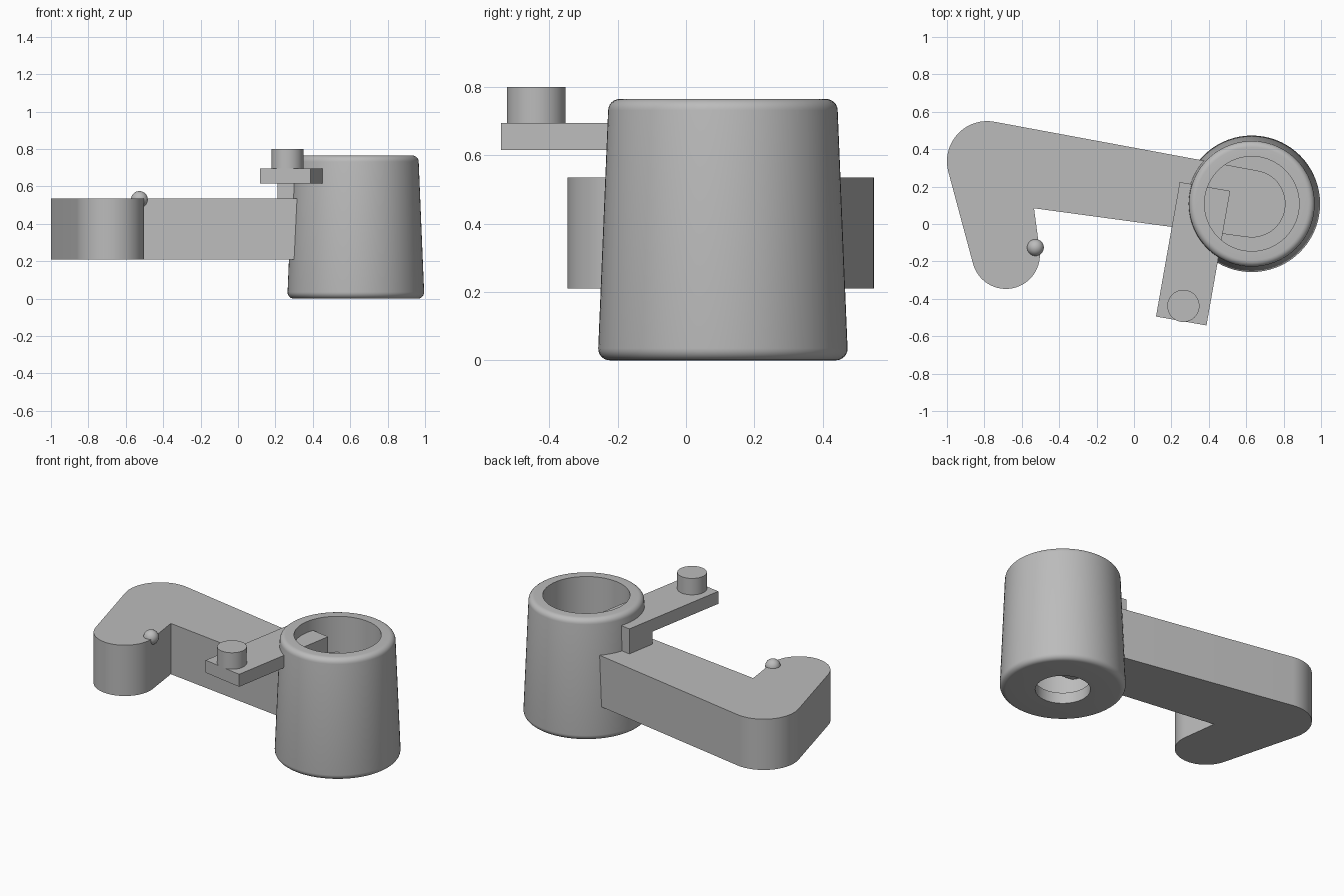
import bpy, bmesh, math
from mathutils import Vector

if "Cube" in bpy.data.objects:
    bpy.data.objects.remove(bpy.data.objects["Cube"])

grey = bpy.data.materials.new("plain grey")
grey.diffuse_color = (0.5, 0.5, 0.5, 1)
grey.use_nodes = True
grey.node_tree.nodes["Principled BSDF"].inputs["Base Color"].default_value = grey.diffuse_color


def finish(bm, name):
    bmesh.ops.recalc_face_normals(bm, faces=bm.faces)
    mesh = bpy.data.meshes.new(name)
    bm.to_mesh(mesh)
    bm.free()
    mesh.materials.append(grey)
    ob = bpy.data.objects.new(name, mesh)
    bpy.context.collection.objects.link(ob)
    bpy.ops.object.select_all(action='DESELECT')
    ob.select_set(True)
    bpy.context.view_layer.objects.active = ob
    bpy.ops.object.shade_smooth_by_angle(angle=math.radians(30))
    return ob


def prism(name, outline, z0, z1):
    bm = bmesh.new()
    base = bm.faces.new([bm.verts.new((x, y, z0)) for x, y in outline])
    top = bmesh.ops.extrude_face_region(bm, geom=[base])["geom"]
    verts = [g for g in top if isinstance(g, bmesh.types.BMVert)]
    bmesh.ops.translate(bm, verts=verts, vec=(0, 0, z1 - z0))
    return finish(bm, name)


def lathe(name, profile, centre, seg=72):
    bm = bmesh.new()
    rings = []
    for i in range(seg):
        a = 2 * math.pi * i / seg
        rings.append([bm.verts.new((centre[0] + r * math.cos(a), centre[1] + r * math.sin(a), z))
                      for r, z in profile])
    n = len(profile)
    for i in range(seg):
        p, q = rings[i], rings[(i + 1) % seg]
        for k in range(n):
            m = (k + 1) % n
            bm.faces.new((p[k], q[k], q[m], p[m]))
    return finish(bm, name)


def fillet(cx, cz, r, a0, a1, n=6):
    return [(cx + r * math.cos(math.radians(a0 + (a1 - a0) * i / n)),
             cz + r * math.sin(math.radians(a0 + (a1 - a0) * i / n))) for i in range(n + 1)]


# Tapered cup: rounded outer rims, wide cavity, smaller hole through the floor
CUP = (0.63, 0.108)
profile = [(0.16, 0.0)] + fillet(0.331, 0.034, 0.034, -90, 2) \
    + fillet(0.302, 0.731, 0.034, 2, 90) + [(0.253, 0.765), (0.253, 0.07), (0.16, 0.07)]
lathe("cup", profile, CUP)

# Bent arm: two tapered round-ended bars that share the elbow circle
elbow, tip, root = (Vector((-0.785, 0.335)), 0.215), (Vector((-0.685, -0.165)), 0.182), \
                   (Vector(CUP), 0.18)


def tangents(c0, c1):
    """Angles of the two outer tangent normals from c0 to c1 (right side, left side)."""
    d = c1[0] - c0[0]
    base, off = math.atan2(d.y, d.x), math.acos((c0[1] - c1[1]) / d.length)
    return base - off, base + off


def arc(c, a0, a1, n=28):
    while a1 < a0:
        a1 += 2 * math.pi
    return [c[0] + c[1] * Vector((math.cos(a0 + (a1 - a0) * i / n), math.sin(a0 + (a1 - a0) * i / n)))
            for i in range(n + 1)]


def on(c, a):
    return c[0] + c[1] * Vector((math.cos(a), math.sin(a)))


r_right, r_left = tangents(elbow, root)
t_right, t_left = tangents(elbow, tip)
# inner corner where the two inner tangents cross
p, q = on(elbow, r_right), on(elbow, t_left)
u, v = on(root, r_right) - p, on(tip, t_left) - q
s = (q - p).cross(v) / u.cross(v)
outline = arc(root, r_right, r_left) + arc(elbow, r_left, t_right) + arc(tip, t_right, t_left) + [p + u * s]
prism("arm", outline, 0.21, 0.535)

# Lever plate with its mounting block at the cup end
ang = math.radians(-10)
along = Vector((-math.sin(ang), math.cos(ang)))
side = Vector((math.cos(ang), math.sin(ang)))
mid = Vector((0.316, -0.159))


def bar(name, a, b, z0, z1, w=0.137):
    prism(name, [mid + along * a - side * w, mid + along * a + side * w,
                 mid + along * b + side * w, mid + along * b - side * w], z0, z1)


bar("lever_plate", -0.365, 0.365, 0.615, 0.695)
bar("lever_block", 0.175, 0.365, 0.535, 0.615)

# Knob on the lever
prism("knob", arc((Vector((0.264, -0.438)), 0.086), 0, 2 * math.pi, 48)[:-1], 0.695, 0.80)

# Small ball on the arm edge
bm = bmesh.new()
bmesh.ops.create_uvsphere(bm, u_segments=32, v_segments=16, radius=0.045)
bmesh.ops.translate(bm, verts=bm.verts, vec=(-0.527, -0.126, 0.53))
finish(bm, "ball")
